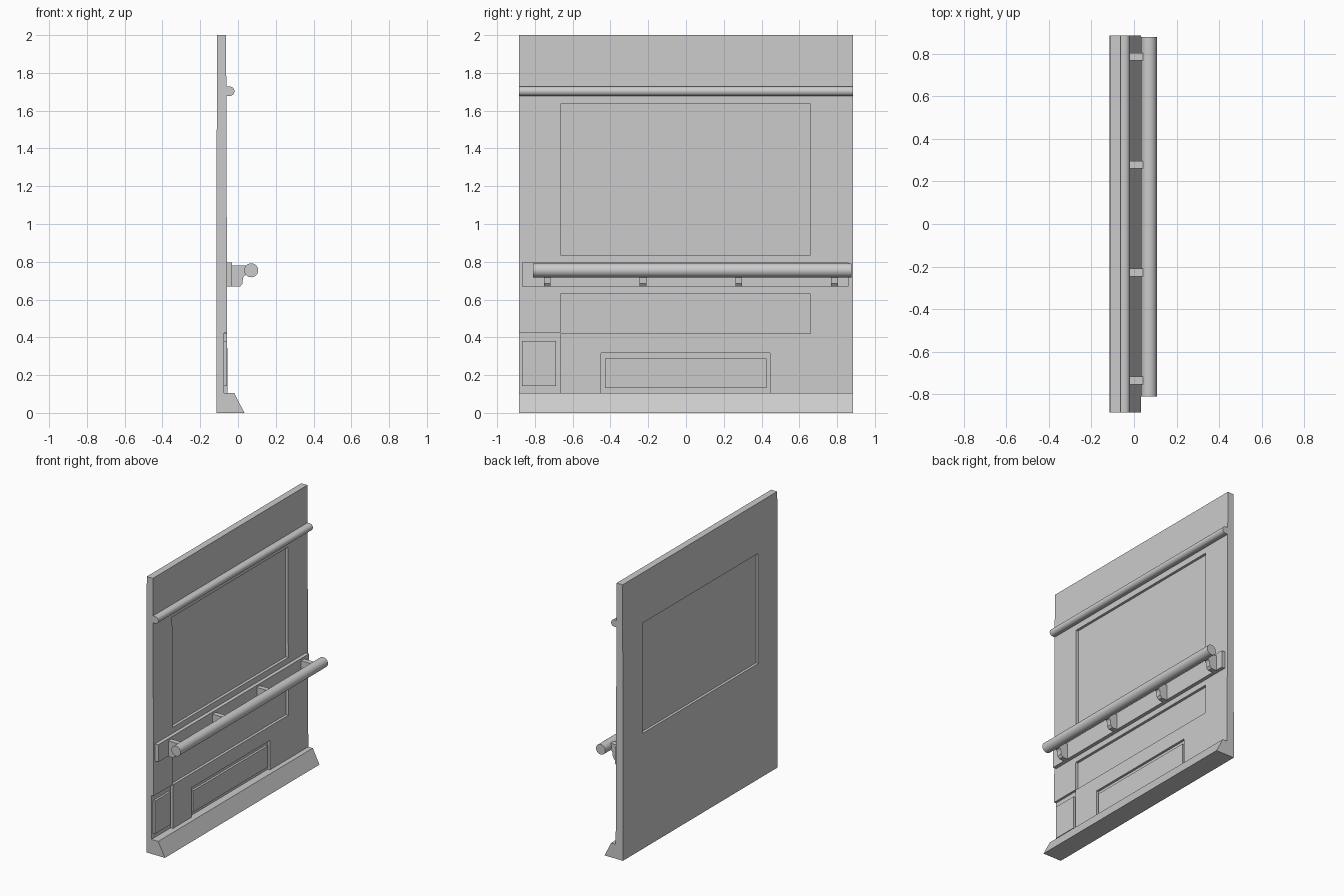
import bpy, bmesh, math

if "Cube" in bpy.data.objects:
    bpy.data.objects.remove(bpy.data.objects["Cube"])

HALF = 0.885  # half the wall length along y


def finish(name, bm):
    bmesh.ops.recalc_face_normals(bm, faces=bm.faces)
    mesh = bpy.data.meshes.new(name)
    bm.to_mesh(mesh)
    bm.free()
    ob = bpy.data.objects.new(name, mesh)
    bpy.context.collection.objects.link(ob)
    return ob


def extrude_profile(name, pts, y0, y1):
    """Extrude an (x, z) outline along y."""
    bm = bmesh.new()
    face = bm.faces.new([bm.verts.new((x, y0, z)) for x, z in pts])
    ext = bmesh.ops.extrude_face_region(bm, geom=[face])
    verts = [v for v in ext["geom"] if isinstance(v, bmesh.types.BMVert)]
    bmesh.ops.translate(bm, verts=verts, vec=(0, y1 - y0, 0))
    return finish(name, bm)


def box(name, x, y, z):
    pts = [(x[0], z[0]), (x[1], z[0]), (x[1], z[1]), (x[0], z[1])]
    return extrude_profile(name, pts, *y)


def arc(cx, cz, r, a0, a1, n):
    return [(cx + r * math.cos(math.radians(a0 + (a1 - a0) * i / n)),
             cz + r * math.sin(math.radians(a0 + (a1 - a0) * i / n)))
            for i in range(n + 1)]


def smooth(ob):
    bpy.ops.object.select_all(action='DESELECT')
    bpy.context.view_layer.objects.active = ob
    ob.select_set(True)
    bpy.ops.object.shade_smooth_by_angle(angle=math.radians(35))


def cut(ob, x, y, z):
    cutter = box("cutter", x, y, z)
    mod = ob.modifiers.new("recess", 'BOOLEAN')
    mod.operation = 'DIFFERENCE'
    mod.solver = 'EXACT'
    mod.object = cutter
    bpy.context.view_layer.objects.active = ob
    bpy.ops.object.modifier_apply(modifier=mod.name)
    bpy.data.objects.remove(cutter, do_unlink=True)


# Wall with sloped skirting and rounded upper rail in one profile
profile = [(-0.114, 0), (0.034, 0), (-0.02, 0.105), (-0.056, 0.105), (-0.062, 1.678)]
profile += arc(-0.044, 1.703, 0.025, -90, 90, 12)
profile += [(-0.062, 1.728), (-0.063, 2), (-0.112, 2)]
wall = extrude_profile("wall_panel", profile, -HALF, HALF)

# Recesses: window from both faces, lower panel, floor vent, corner notch
window_y, window_z = (-0.665, 0.66), (0.837, 1.635)
cut(wall, (-0.08, 0.2), window_y, window_z)
cut(wall, (-0.2, -0.094), window_y, window_z)
cut(wall, (-0.077, 0.2), (-0.665, 0.66), (0.42, 0.63))
cut(wall, (-0.074, 0.2), (-0.45, 0.445), (0.105, 0.318))
cut(wall, (-0.074, 0.2), (-1.0, -0.665), (0.105, 0.423))
smooth(wall)

# Raised covers inside the lower recesses
box("vent_cover", (-0.085, -0.058), (-0.43, 0.425), (0.133, 0.288))
box("corner_cover", (-0.085, -0.058), (-0.868, -0.688), (0.142, 0.38))

# Handrail backing plate
box("rail_plate", (-0.07, -0.032), (-0.867, 0.86), (0.67, 0.795))

# Brackets with a rounded lower corner and a neck to the handrail
bracket = [(-0.045, 0.78), (-0.045, 0.668), (0.01, 0.668), (0.024, 0.685),
           (0.026, 0.715), (0.035, 0.728), (0.07, 0.732), (0.07, 0.78)]
for i in range(4):
    y = -0.735 + i * 0.507
    extrude_profile(f"rail_bracket_{i + 1}", bracket, y - 0.018, y + 0.018)

# Round handrail
handrail = extrude_profile("handrail", arc(0.07, 0.755, 0.037, 0, 345, 23), -0.81, 0.877)
smooth(handrail)
